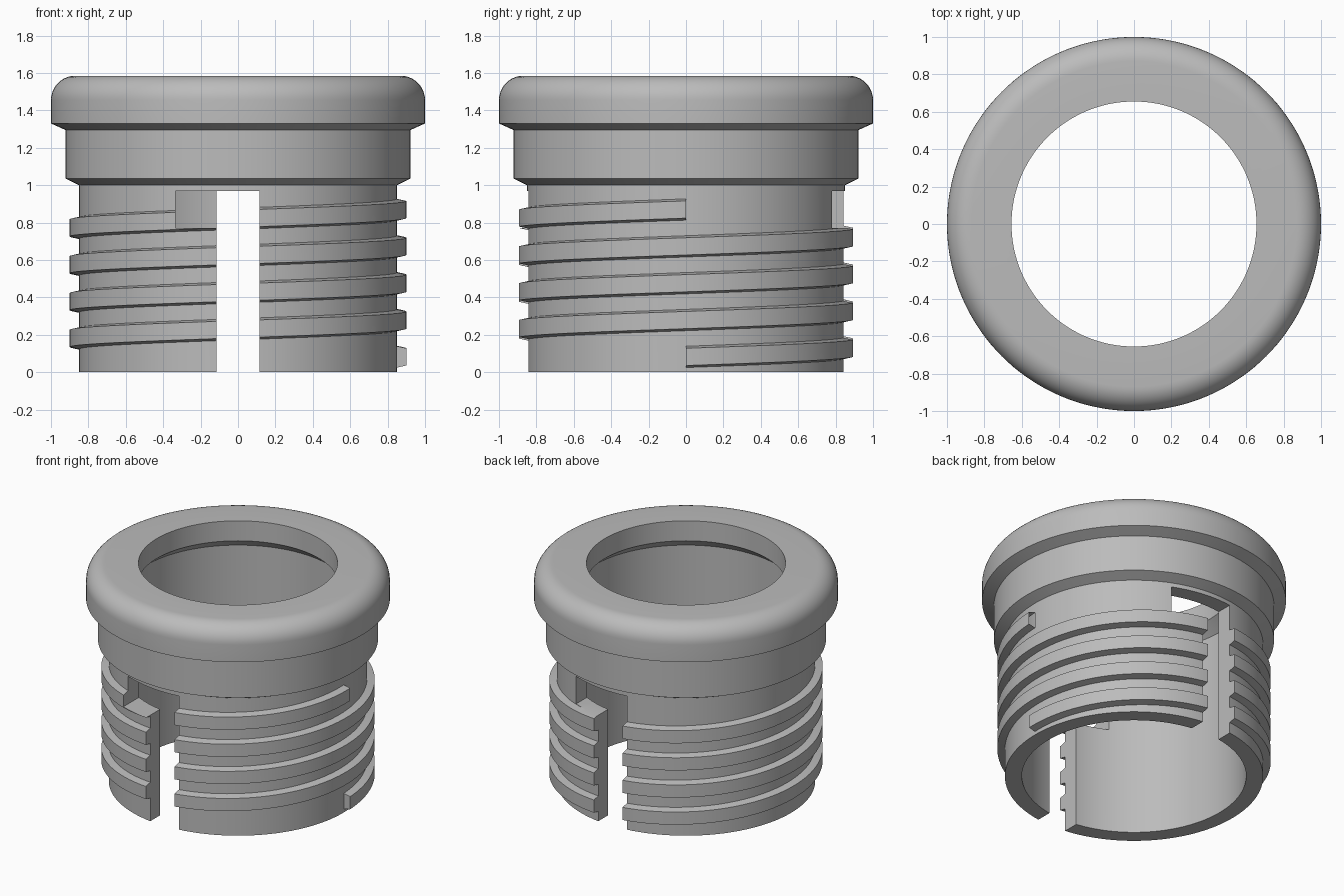
import bpy, bmesh
from math import sin, cos, pi, radians
from mathutils import Matrix

SEGMENTS = 144
THREAD_TURNS = 4
PITCH = 0.197

if "Cube" in bpy.data.objects:
    bpy.data.objects.remove(bpy.data.objects["Cube"], do_unlink=True)

grey = bpy.data.materials.new("plain grey")
grey.use_nodes = True
grey.diffuse_color = (0.5, 0.5, 0.5, 1)
grey.node_tree.nodes["Principled BSDF"].inputs["Base Color"].default_value = (0.5, 0.5, 0.5, 1)


def make_object(name, bm):
    bmesh.ops.recalc_face_normals(bm, faces=bm.faces)
    mesh = bpy.data.meshes.new(name)
    bm.to_mesh(mesh)
    bm.free()
    mesh.materials.append(grey)
    obj = bpy.data.objects.new(name, mesh)
    bpy.context.collection.objects.link(obj)
    return obj


def sweep(name, profile, steps, rise=0.0, closed=True):
    """Sweep a closed (radius, z) profile around z, as a ring or a helix."""
    bm = bmesh.new()
    rings = []
    for i in range(steps if closed else steps + 1):
        a = 2 * pi * i / SEGMENTS
        rings.append([bm.verts.new((r * cos(a), r * sin(a), z + rise * i / SEGMENTS))
                      for r, z in profile])
    n = len(profile)
    for i in range(steps):
        r0, r1 = rings[i], rings[(i + 1) % len(rings)]
        for j in range(n):
            k = (j + 1) % n
            bm.faces.new((r0[j], r0[k], r1[k], r1[j]))
    if not closed:
        bm.faces.new(rings[0])
        bm.faces.new(rings[-1])
    return make_object(name, bm)


def combine(target, other, operation):
    mod = target.modifiers.new(operation.lower(), "BOOLEAN")
    mod.operation = operation
    mod.solver = "EXACT"
    mod.object = other
    bpy.context.view_layer.objects.active = target
    bpy.ops.object.modifier_apply(modifier=mod.name)
    bpy.data.objects.remove(other, do_unlink=True)


# Collared tube: stepped outside, rounded rim, bore that narrows at the top
fillet = 0.13
rim = [(1 - fillet + fillet * cos(radians(a)), 1.585 - fillet + fillet * sin(radians(a)))
       for a in range(0, 91, 9)]
outline = [(0.738, 0), (0.85, 0), (0.85, 1.0), (0.922, 1.035), (0.922, 1.295),
           (1.0, 1.33)] + rim + [(0.655, 1.585), (0.655, 1.44), (0.738, 1.37)]
body = sweep("threaded_collar", outline, SEGMENTS)

# Single raised helical thread, embedded in the tube wall
tooth = [(0.81, 0.025), (0.85, 0.025), (0.9, 0.036), (0.9, 0.128), (0.85, 0.139), (0.81, 0.139)]
thread = sweep("thread", tooth, SEGMENTS * THREAD_TURNS, PITCH, closed=False)
combine(body, thread, "UNION")

# L-shaped locking slots, front and back
slot = [(-0.115, -0.1), (0.115, -0.1), (0.115, 0.97), (-0.335, 0.97), (-0.335, 0.77), (-0.115, 0.77)]
for turn in (0, pi):
    bm = bmesh.new()
    face = bm.faces.new([bm.verts.new((x, -1.1, z)) for x, z in slot])
    swept = bmesh.ops.extrude_face_region(bm, geom=[face], use_keep_orig=True)
    moved = [v for v in swept["geom"] if isinstance(v, bmesh.types.BMVert)]
    bmesh.ops.translate(bm, verts=moved, vec=(0, 0.8, 0))
    bmesh.ops.rotate(bm, verts=bm.verts, cent=(0, 0, 0), matrix=Matrix.Rotation(turn, 3, "Z"))
    cutter = make_object("slot_cutter", bm)
    cutter.hide_render = True
    combine(body, cutter, "DIFFERENCE")

# Smooth curved walls, crisp steps
bpy.ops.object.select_all(action="DESELECT")
body.select_set(True)
bpy.context.view_layer.objects.active = body
bpy.ops.object.shade_smooth_by_angle(angle=radians(15))
